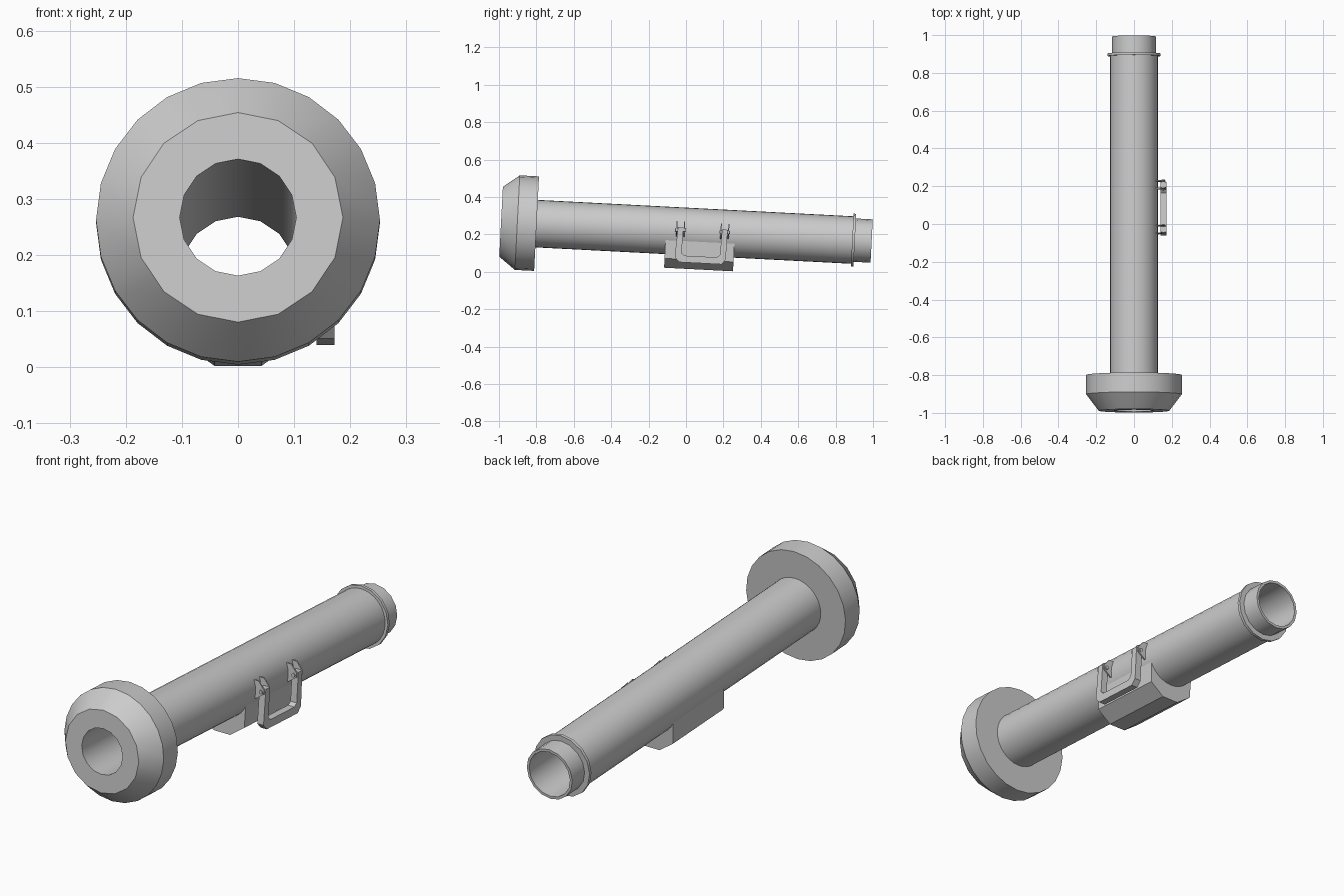
import bpy, bmesh, math
from mathutils import Matrix

if "Cube" in bpy.data.objects:
    bpy.data.objects.remove(bpy.data.objects["Cube"])

# One plain grey for the whole launcher-style tube
grey = bpy.data.materials.new("plain_grey")
grey.diffuse_color = (0.6, 0.6, 0.6, 1)
grey.use_nodes = True
grey.node_tree.nodes["Principled BSDF"].inputs["Base Color"].default_value = grey.diffuse_color

# Everything is modelled along y, then tipped slightly nose-up
TILT = Matrix.Translation((0, 0, 0.216)) @ Matrix.Rotation(math.radians(-2.97), 4, 'X')


def finish(name, bm):
    bmesh.ops.recalc_face_normals(bm, faces=bm.faces)
    bm.transform(TILT)
    me = bpy.data.meshes.new(name)
    bm.to_mesh(me)
    bm.free()
    ob = bpy.data.objects.new(name, me)
    bpy.context.collection.objects.link(ob)
    me.materials.append(grey)
    bpy.ops.object.select_all(action='DESELECT')
    bpy.context.view_layer.objects.active = ob
    ob.select_set(True)
    bpy.ops.object.shade_smooth_by_angle(angle=math.radians(30))
    return ob


def zip_rings(bm, a, b):
    """Join two rings that may have different side counts."""
    n, m, i, j = len(a), len(b), 0, 0
    while i < n or j < m:
        d = (i + 1) * m - (j + 1) * n
        p, q = a[i % n], b[j % m]
        if d == 0:
            bm.faces.new((p, a[(i + 1) % n], b[(j + 1) % m], q))
            i, j = i + 1, j + 1
        elif d < 0:
            bm.faces.new((p, a[(i + 1) % n], q))
            i += 1
        else:
            bm.faces.new((p, b[(j + 1) % m], q))
            j += 1


def lathe(name, profile):
    """Closed profile of (position along y, radius, sides)."""
    bm = bmesh.new()
    rings = [[bm.verts.new((r * math.sin(math.tau * k / n), y, r * math.cos(math.tau * k / n)))
              for k in range(n)] for y, r, n in profile]
    for a, b in zip(rings, rings[1:] + rings[:1]):
        zip_rings(bm, a, b)
    return finish(name, bm)


def prism(name, outline, axis, lo, hi):
    """Extrude an outline along x (points are y,z) or along y (points are x,z)."""
    bm = bmesh.new()
    put = (lambda p, t: (t, p[0], p[1])) if axis == 'x' else (lambda p, t: (p[0], t, p[1]))
    a = [bm.verts.new(put(p, lo)) for p in outline]
    b = [bm.verts.new(put(p, hi)) for p in outline]
    bm.faces.new(a)
    bm.faces.new(b)
    zip_rings(bm, a, b)
    return finish(name, bm)


# Tube, end cap and collars, all sharing one open bore
BORE = 0.104
lathe("front_bumper", [(-0.8, BORE, 16), (-0.99, BORE, 16), (-0.99, 0.187, 16),
                       (-0.903, 0.253, 24), (-0.8, 0.253, 24)])
lathe("main_tube", [(0.89, BORE, 16), (-0.8, BORE, 16), (-0.8, 0.127, 32), (0.89, 0.127, 32)])
lathe("rear_ring", [(0.89, 0.11, 16), (0.89, 0.141, 16), (0.904, 0.141, 16), (0.904, 0.11, 16)])
lathe("rear_collar", [(0.994, BORE, 16), (0.89, BORE, 16), (0.89, 0.116, 16), (0.994, 0.116, 16)])

# Bevelled housing under the tube, kept outside the bore
half = [(0.116, -0.052), (0.112, -0.15), (0.042, -0.2)]
arch = [(-0.112 * math.cos(math.pi * k / 8), -0.052 - 0.06 * math.sin(math.pi * k / 8))
        for k in range(1, 8)]
prism("lower_housing", half + [(-x, z) for x, z in reversed(half)] + arch, 'y', -0.107, 0.262)

# U-shaped carry handle
outer = [(-0.044, 0.02), (-0.053, -0.14), (-0.028, -0.166), (0.198, -0.166), (0.22, -0.14), (0.222, 0.02)]
inner = [(0.192, 0.02), (0.188, -0.117), (0.172, -0.13), (-0.002, -0.13), (-0.018, -0.117), (-0.014, 0.02)]
prism("carry_handle", outer + inner, 'x', 0.14, 0.172)

# Hinge brackets: paired plates with a pin through each handle arm
for label, y in (("front", -0.03), ("rear", 0.207)):
    for side in (-1, 1):
        c = y + side * 0.02
        prism(label + "_hinge_plate",
              [(0.11, -0.03), (0.13, -0.03), (0.168, -0.002), (0.168, 0.018), (0.14, 0.052), (0.115, 0.052)],
              'y', c - 0.003, c + 0.003)
    prism(label + "_hinge_pin",
          [(0.155 + 0.009 * math.cos(math.tau * k / 8), 0.006 + 0.009 * math.sin(math.tau * k / 8))
           for k in range(8)], 'y', y - 0.028, y + 0.028)
